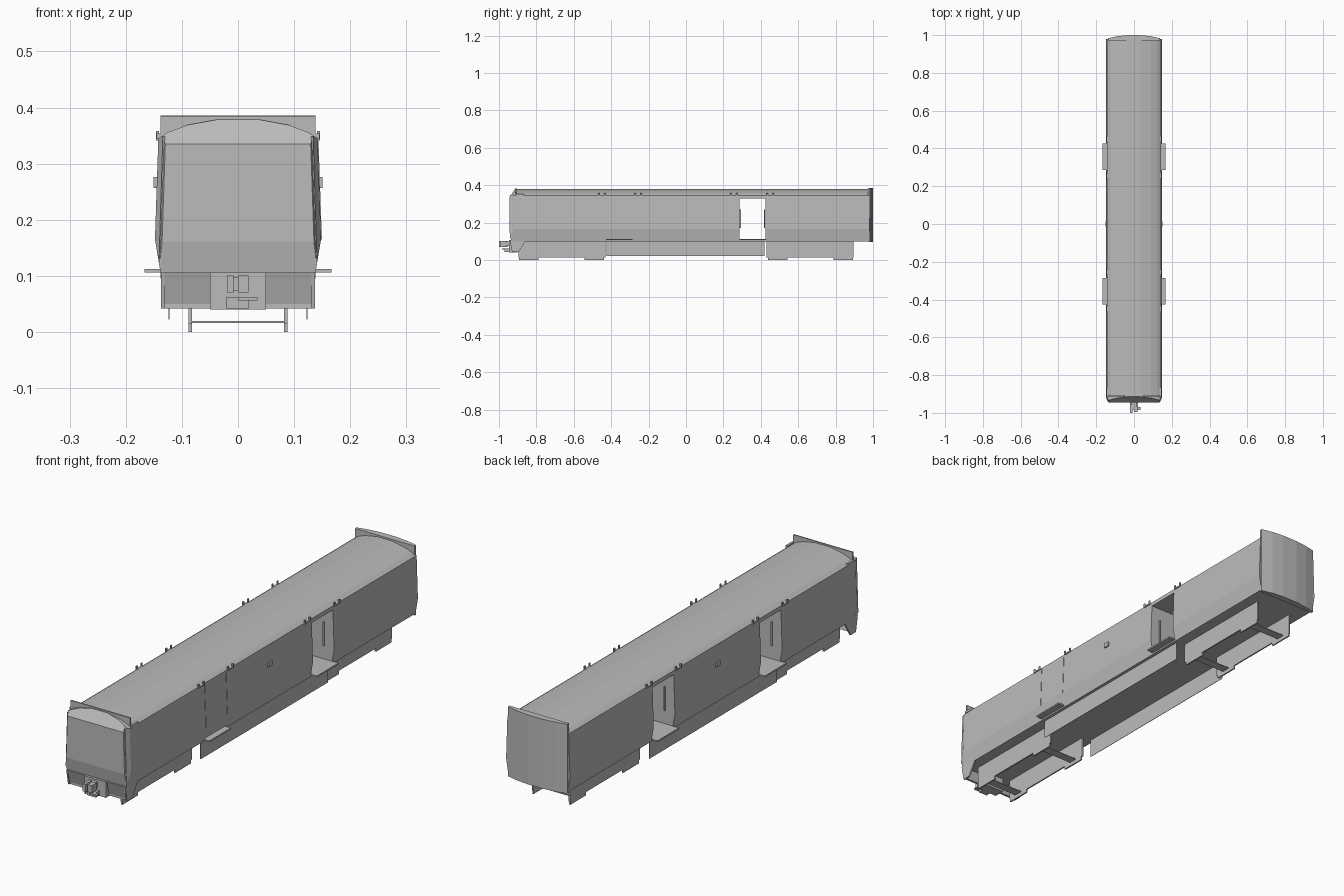
import bpy, bmesh
from mathutils import Vector

if "Cube" in bpy.data.objects:
    bpy.data.objects.remove(bpy.data.objects["Cube"])

GREY = (0.5, 0.5, 0.5, 1)
grey = bpy.data.materials.new("body_grey")
grey.use_nodes = True
grey.diffuse_color = GREY
grey.node_tree.nodes["Principled BSDF"].inputs["Base Color"].default_value = GREY


def finish(name, bm):
    bmesh.ops.recalc_face_normals(bm, faces=bm.faces)
    mesh = bpy.data.meshes.new(name)
    bm.to_mesh(mesh)
    bm.free()
    mesh.materials.append(grey)
    ob = bpy.data.objects.new(name, mesh)
    bpy.context.collection.objects.link(ob)
    return ob


def box(name, x, y, z):
    """Box from (min, max) ranges."""
    bm = bmesh.new()
    bmesh.ops.create_cube(bm, size=1)
    for v in bm.verts:
        v.co = [r[0] if c < 0 else r[1] for r, c in zip((x, y, z), v.co)]
    return finish(name, bm)


def prism(points, offset):
    """Polygon swept along an offset."""
    bm = bmesh.new()
    face = bm.faces.new([bm.verts.new(p) for p in points])
    swept = bmesh.ops.extrude_face_region(bm, geom=[face], use_keep_orig=True)
    bmesh.ops.translate(bm, vec=offset,
                        verts=[g for g in swept["geom"] if isinstance(g, bmesh.types.BMVert)])
    return bm


def slice_off(bm, point, normal):
    """Cut away everything beyond a plane and cap the cut."""
    geom = bm.verts[:] + bm.edges[:] + bm.faces[:]
    cut = bmesh.ops.bisect_plane(bm, geom=geom, plane_co=Vector(point),
                                 plane_no=Vector(normal).normalized(), clear_outer=True)
    edges = [e for e in cut["geom_cut"] if isinstance(e, bmesh.types.BMEdge)]
    bmesh.ops.edgeloop_fill(bm, edges=edges)


# Carriage shell: arched roof, waisted walls, raked and chamfered front
half = [(0.137, 0.1), (0.148, 0.165), (0.142, 0.345), (0.125, 0.356),
        (0.09, 0.369), (0.035, 0.379)]
outline = half + [(-x, z) for x, z in reversed(half)]
shell = prism([(x, -0.945, z) for x, z in outline], (0, 1.925, 0))
bmesh.ops.recalc_face_normals(shell, faces=shell.faces)
slice_off(shell, (0, -0.945, 0.335), (0, -0.05, 0.035))
slice_off(shell, (0, -0.945, 0.16), (0, -0.06, -0.01))
for s in (-1, 1):
    slice_off(shell, (s * 0.134, -0.945, 0.2), (s * 0.9, -0.45, 0.03))
carriage = finish("carriage_shell", shell)

# Door vestibules: rear one open on both sides, front one on the right only
for name, y, x_max in (("rear_vestibule_cutter", (0.285, 0.425), 0.3),
                       ("front_vestibule_cutter", (-0.425, -0.285), 0.136)):
    cutter = box(name, (-0.3, x_max), y, (0.112, 0.328))
    cutter.hide_render = True
    cutter.hide_viewport = True
    mod = carriage.modifiers.new(name, "BOOLEAN")
    mod.operation = "DIFFERENCE"
    mod.solver = "EXACT"
    mod.object = cutter

# Bowed rear end wall with a square top standing above the roof arch
plan = [(0.138, 0.972), (0.138, 0.983), (0.09, 0.994), (0.035, 1.0)]
plan = plan + [(-x, y) for x, y in reversed(plan)]
finish("rear_end_wall", prism([(x, y, 0.095) for x, y in plan], (0, 0, 0.291)))

# Square topped bulkhead behind the cab
box("front_bulkhead", (-0.138, 0.138), (-0.912, -0.906), (0.33, 0.385))

# Cab apron: raked front plate and side cheeks
apron = [(-0.942, 0.106), (-0.925, 0.05), (-0.925, 0.042), (-0.915, 0.042), (-0.93, 0.106)]
finish("front_apron", prism([(-0.137, y, z) for y, z in apron], (0.274, 0, 0)))
cheek = [(-0.942, 0.106), (-0.93, 0.042), (-0.895, 0.042), (-0.855, 0.106)]
for s, side in ((1, "left"), (-1, "right")):
    finish(side + "_apron_cheek", prism([(s * 0.137, y, z) for y, z in cheek], (-s * 0.006, 0, 0)))

# Coupler
box("coupler_housing", (-0.05, 0.05), (-0.946, -0.9), (0.04, 0.106))
box("coupler_shank", (-0.012, 0.012), (-0.985, -0.94), (0.074, 0.098))
box("coupler_head", (-0.02, -0.008), (-1.0, -0.955), (0.07, 0.101))
box("coupler_knuckle", (0.0, 0.019), (-0.995, -0.965), (0.07, 0.101))
box("coupler_lower_block", (-0.021, 0.02), (-0.97, -0.94), (0.042, 0.062))
box("coupler_lower_arm", (0.0, 0.035), (-0.985, -0.97), (0.056, 0.062))

# Parts repeated on both sides
for s, side in ((1, "left"), (-1, "right")):
    def span(a, b):
        return sorted((s * a, s * b))

    box(side + "_centre_skirt", span(0.122, 0.124), (-0.425, 0.42), (0.022, 0.105))
    box(side + "_side_plaque", span(0.14, 0.151), (-0.012, 0.012), (0.257, 0.276))
    for e, end in ((1, "rear"), (-1, "front")):
        label = side + "_" + end
        # Bogie side frame with lowered pads under the wheels
        box(label + "_bogie_frame", span(0.082, 0.088), sorted((e * 0.43, e * 0.895)), (0.014, 0.102))
        for y in (0.49, 0.84):
            box(label + "_bogie_pad", span(0.082, 0.088),
                sorted((e * y - 0.052, e * y + 0.052)), (0.0, 0.02))
        # Door step and roof edge brackets
        box(label + "_door_step", span(0.12, 0.167), sorted((e * 0.285, e * 0.427)), (0.106, 0.112))
        for y in (0.255, 0.45):
            box(label + "_bracket_arm", span(0.134, 0.146), (e * y - 0.02, e * y + 0.02), (0.341, 0.346))
            for d in (-0.016, 0.016):
                box(label + "_bracket_hook", span(0.141, 0.146),
                    (e * y + d - 0.004, e * y + d + 0.004), (0.341, 0.358))
        # Grab rail inside each vestibule
        wall = 0.29 if e > 0 else -0.42
        for y in (wall, wall + 0.13):
            box(label + "_grab_rail", span(0.1, 0.106), (y - 0.003, y + 0.003), (0.17, 0.27))
    box(side + "_cab_bracket", span(0.136, 0.145), (-0.91, -0.865), (0.344, 0.354))
    # Slim rail leaning along the cab corner
    rail = [(s * 0.137, -0.94, 0.12), (s * 0.141, -0.94, 0.12),
            (s * 0.134, -0.94, 0.348), (s * 0.13, -0.94, 0.348)]
    finish(side + "_cab_corner_rail", prism(rail, (0, 0.02, 0)))

# Axle bars between the bogie frames
for y in (-0.84, -0.49, 0.49, 0.84):
    box("axle_bar", (-0.083, 0.083), (y - 0.018, y + 0.018), (0.016, 0.02))

# Closed front door on the left: edge trims
for y in (-0.425, -0.283):
    trim = [(0.146, y, 0.165), (0.1495, y, 0.165), (0.1435, y, 0.34), (0.14, y, 0.34)]
    finish("closed_door_trim", prism(trim, (0, 0.004, 0)))
